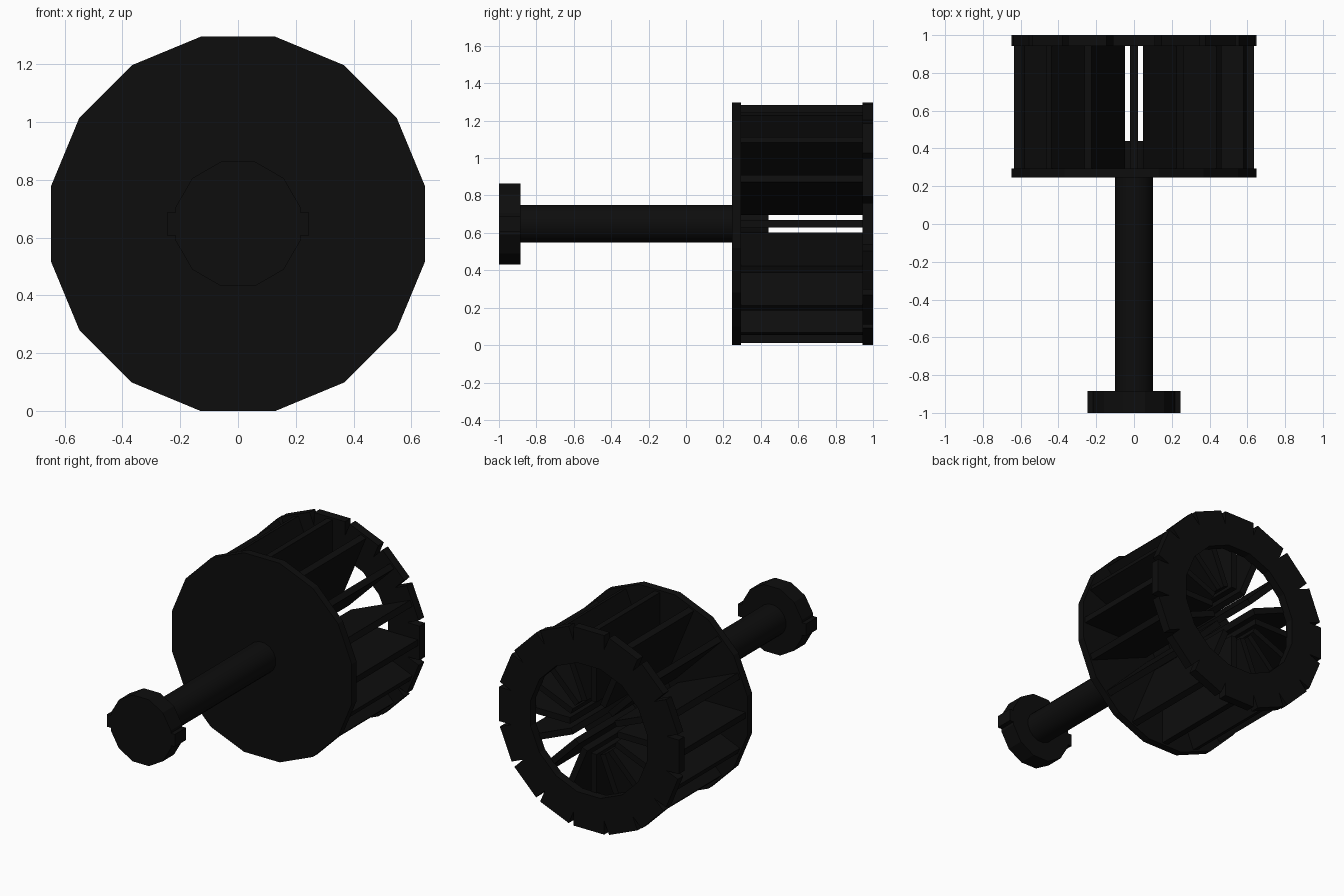
import bpy
import math
from mathutils import Matrix, Vector

if "Cube" in bpy.data.objects:
    bpy.data.objects.remove(bpy.data.objects["Cube"], do_unlink=True)

CENTRE = Vector((0, 0, 0.648))
SIDES = 16
STEP = math.tau / SIDES

black = bpy.data.materials.new("near_black")
black.use_nodes = True
COLOUR = (0.004, 0.004, 0.004, 1)
black.diffuse_color = COLOUR
black.node_tree.nodes["Principled BSDF"].inputs["Base Color"].default_value = COLOUR


def prism(name, sides, apothem, y0, y1):
    """Regular prism along y with a flat side on top."""
    bpy.ops.mesh.primitive_cylinder_add(
        vertices=sides, radius=apothem / math.cos(math.pi / sides), depth=y1 - y0)
    ob = bpy.context.object
    ob.name = name
    ob.data.transform(Matrix.Rotation(math.pi / sides, 4, 'Z'))
    ob.data.transform(Matrix.Rotation(math.pi / 2, 4, 'X'))
    ob.location = CENTRE + Vector((0, (y0 + y1) / 2, 0))
    ob.data.materials.append(black)
    return ob


def radial_box(name, angle, r0, r1, width, y0, y1):
    """Box reaching outward from r0 to r1, turned about the axle."""
    bpy.ops.mesh.primitive_cube_add(size=1)
    ob = bpy.context.object
    ob.name = name
    ob.data.transform(Matrix.Translation(((r0 + r1) / 2, (y0 + y1) / 2, 0))
                      @ Matrix.Diagonal((r1 - r0, y1 - y0, width, 1)))
    ob.rotation_euler.y = -angle
    ob.location = CENTRE
    ob.data.materials.append(black)
    return ob


# Axle, running a little way into the wheel
axle = prism("axle", 16, 0.1, -0.9, 0.44)
bpy.ops.object.shade_smooth_by_angle(angle=math.radians(40))

# End cap with a tab on either side
prism("end_cap", 12, 0.216, -1.0, -0.885)
for side, angle in (("left", 0), ("right", math.pi)):
    radial_box("cap_tab_" + side, angle, 0.15, 0.245, 0.08, -1.0, -0.885)

# Closed front plate of the wheel
prism("front_plate", SIDES, 0.648, 0.245, 0.295)

# Paddles and the segmented rear ring
for i in range(SIDES):
    radial_box(f"paddle_{i + 1}", i * STEP, 0.17, 0.636, 0.04, 0.29, 0.95)
    radial_box(f"rear_ring_segment_{i + 1}", i * STEP, 0.42, 0.648, 0.222, 0.943, 1.0)
